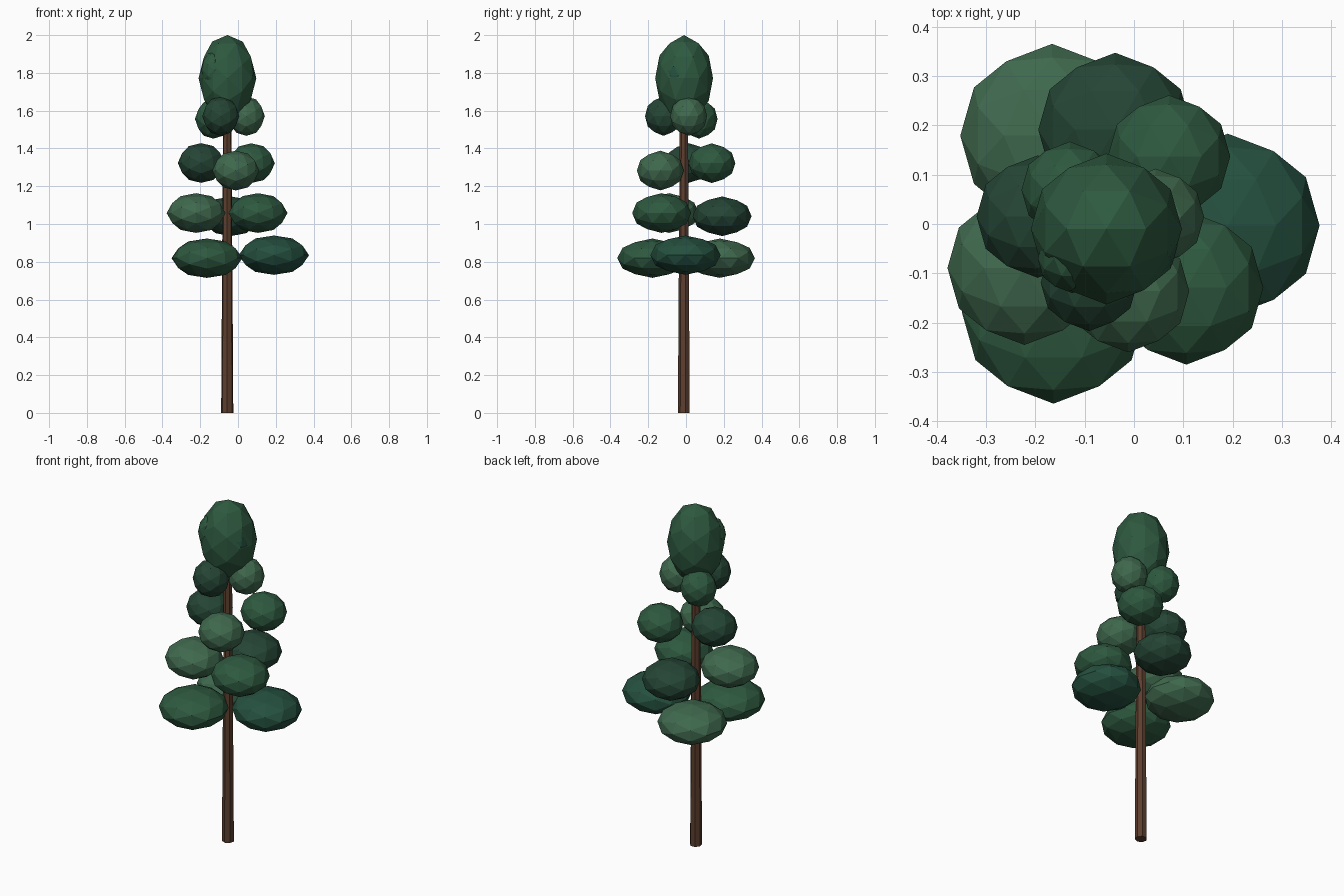
import bpy, bmesh, math
from mathutils import Vector

if "Cube" in bpy.data.objects:
    bpy.data.objects.remove(bpy.data.objects["Cube"])


def material(name, rgb):
    m = bpy.data.materials.new(name)
    m.diffuse_color = (*rgb, 1)
    m.use_nodes = True
    m.node_tree.nodes["Principled BSDF"].inputs["Base Color"].default_value = m.diffuse_color
    return m


bark = material("bark", (0.11, 0.05, 0.027))
greens = {
    "dark": material("dark_green", (0.018, 0.06, 0.036)),
    "deep": material("deep_green", (0.018, 0.08, 0.05)),
    "mid": material("mid_green", (0.027, 0.10, 0.05)),
    "light": material("light_green", (0.05, 0.14, 0.075)),
}
CX, CY = -0.057, -0.010  # trunk axis


def finish(name, bm, mat):
    bmesh.ops.recalc_face_normals(bm, faces=bm.faces[:])
    me = bpy.data.meshes.new(name)
    bm.to_mesh(me)
    bm.free()
    me.materials.append(mat)
    ob = bpy.data.objects.new(name, me)
    bpy.context.collection.objects.link(ob)
    return ob


def foliage(name, centre, r, rz, shade):
    """Faceted ellipsoid: axis-aligned icosahedron, subdivided once."""
    bm = bmesh.new()
    t = (1 + math.sqrt(5)) / 2
    for a in (-1, 1):
        for b in (-t, t):
            for co in ((a, 0, b), (0, b, a), (b, a, 0)):
                bm.verts.new(co)
    bmesh.ops.convex_hull(bm, input=bm.verts[:])
    bmesh.ops.subdivide_edges(bm, edges=bm.edges[:], cuts=1, use_grid_fill=True)
    c = Vector(centre)
    for v in bm.verts:
        n = v.co.normalized()
        v.co = c + Vector((n.x * r, n.y * r, n.z * rz))
    return finish(name, bm, greens[shade])


# Trunk: seven-sided taper
bm = bmesh.new()
rings = []
for z, r in ((0, 0.033), (1.7, 0.022)):
    rings.append([bm.verts.new((CX + r * math.sin(math.tau * i / 7),
                                CY - r * math.cos(math.tau * i / 7), z))
                  for i in range(7)])
for i in range(7):
    j = (i + 1) % 7
    bm.faces.new((rings[0][i], rings[0][j], rings[1][j], rings[1][i]))
bm.faces.new(rings[0])
bm.faces.new(rings[1])
finish("trunk", bm, bark)

# Foliage tiers: (radius, half height, [(x, y, z, shade), ...])
tiers = [
    (0.186, 0.104, [(0.190, -0.003, 0.835, "deep"), (-0.163, -0.178, 0.819, "mid"),
                    (-0.166, 0.179, 0.819, "light")]),
    (0.156, 0.105, [(-0.222, -0.089, 1.058, "light"), (0.106, -0.129, 1.058, "mid"),
                    (-0.038, 0.191, 1.041, "dark")]),
    (0.124, 0.105, [(-0.195, 0.015, 1.323, "dark"), (0.071, 0.137, 1.322, "mid"),
                    (-0.012, -0.136, 1.283, "light")]),
    (0.098, 0.104, [(-0.130, 0.069, 1.556, "mid"), (0.044, 0.014, 1.571, "light"),
                    (-0.091, -0.119, 1.571, "dark")]),
    (0.070, 0.100, [(0.018, -0.045, 1.785, "deep"), (-0.125, -0.070, 1.815, "mid"),
                    (-0.080, 0.060, 1.790, "mid")]),
]
for k, (r, rz, blobs) in enumerate(tiers, 1):
    for n, (x, y, z, shade) in enumerate(blobs, 1):
        foliage(f"foliage_tier{k}_{n}", (x, y, z), r, rz, shade)

# Crown
foliage("crown", (CX + 0.001, CY, 1.772), 0.153, 0.228, "mid")
